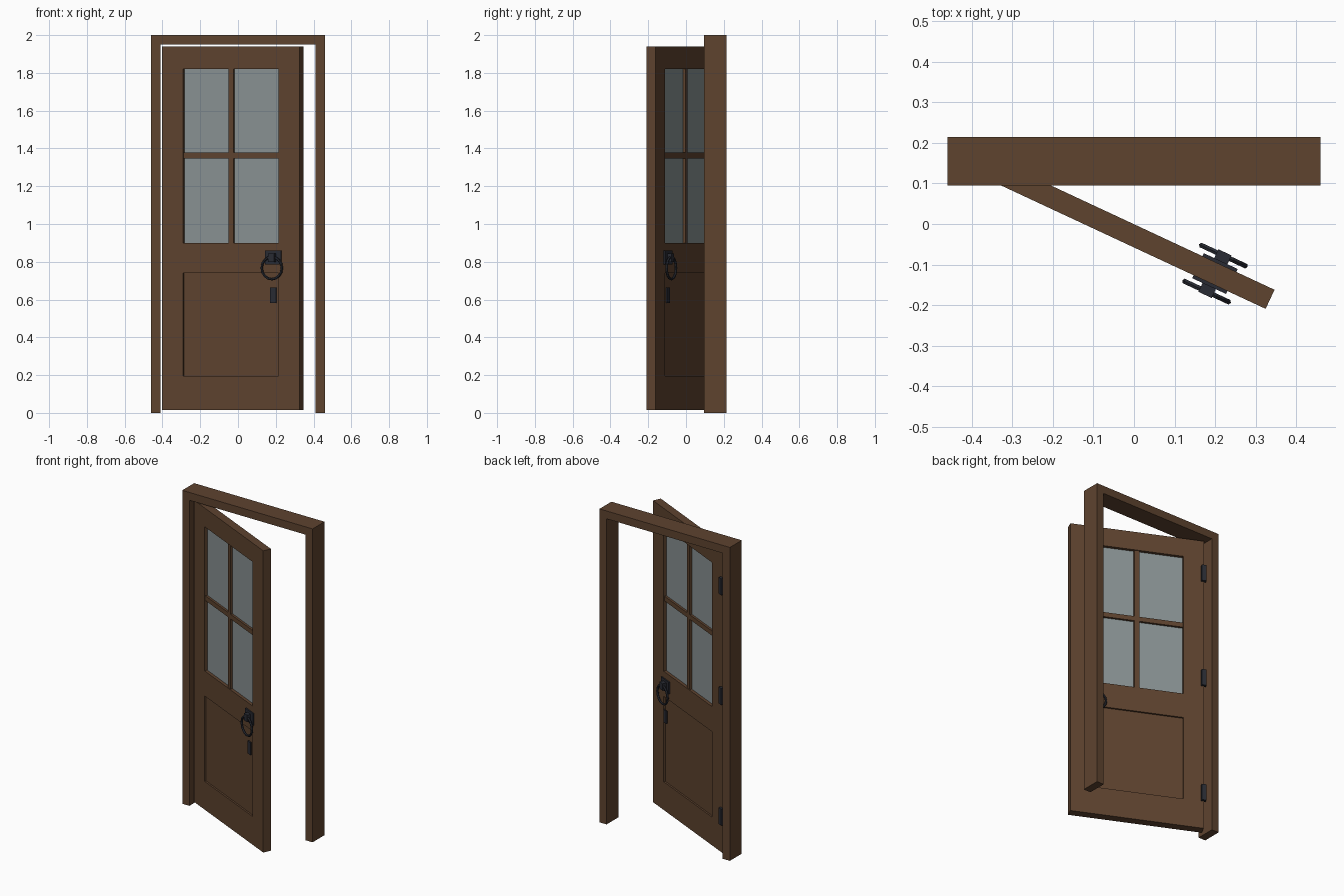
import bpy, math
from mathutils import Matrix, Vector

if "Cube" in bpy.data.objects:
    bpy.data.objects.remove(bpy.data.objects["Cube"], do_unlink=True)


def material(name, rgb):
    mat = bpy.data.materials.new(name)
    mat.use_nodes = True
    mat.diffuse_color = (*rgb, 1)
    mat.node_tree.nodes["Principled BSDF"].inputs["Base Color"].default_value = (*rgb, 1)
    return mat


WOOD = material("brown wood", (0.112, 0.056, 0.028))
GLASS = material("grey glass", (0.25, 0.29, 0.295))
IRON = material("dark iron", (0.022, 0.024, 0.033))

# Door leaf space: x along the width from the hinge, y from front to back
DOOR = Matrix.Translation((-0.403, 0.13, 0)) @ Matrix.Rotation(math.radians(-25), 4, "Z")
WIDTH, THICK = 0.803, 0.052
BOTTOM, TOP = 0.015, 1.94
STILE = 0.123
MID = WIDTH / 2


def box(name, x, y, z, mat, space=Matrix()):
    """Box spanning the (low, high) ranges x, y and z."""
    bpy.ops.mesh.primitive_cube_add(size=1)
    ob = bpy.context.object
    ob.name = name
    spans = (x, y, z)
    size = Vector([hi - lo for lo, hi in spans])
    centre = Vector([(hi + lo) / 2 for lo, hi in spans])
    ob.data.transform(Matrix.Translation(centre) @ Matrix.Diagonal(size).to_4x4())
    ob.data.materials.append(mat)
    ob.matrix_world = space
    return ob


def around(centre, size):
    return (centre - size / 2, centre + size / 2)


# Door frame
DEPTH = (0.095, 0.215)
box("right_jamb", (-0.46, -0.41), DEPTH, (0, 1.95), WOOD)
box("left_jamb", (0.41, 0.46), DEPTH, (0, 1.95), WOOD)
box("header", (-0.46, 0.46), DEPTH, (1.95, 2), WOOD)

# Stiles and rails of the leaf
FULL = (0, THICK)
INNER = (STILE, WIDTH - STILE)
box("hinge_stile", (0, STILE), FULL, (BOTTOM, TOP), WOOD, DOOR)
box("latch_stile", (WIDTH - STILE, WIDTH), FULL, (BOTTOM, TOP), WOOD, DOOR)
for name, z in (("bottom_rail", (BOTTOM, 0.195)),
                ("lock_rail", (0.74, 0.90)),
                ("top_rail", (1.82, TOP))):
    box(name, INNER, FULL, z, WOOD, DOOR)

# Recessed lower panel, glazing and glazing bars
box("lower_panel", INNER, around(THICK / 2, 0.03), (0.195, 0.74), WOOD, DOOR)
box("window_glass", INNER, around(THICK / 2, 0.014), (0.90, 1.82), GLASS, DOOR)
box("upright_bar", around(MID, 0.03), around(THICK / 2, 0.042), (0.90, 1.82), WOOD, DOOR)
box("cross_bar", INNER, around(THICK / 2, 0.042), around(1.363, 0.03), WOOD, DOOR)

# Ring handle, its mount and the keyhole plate on both faces
HANDLE = 0.653
for side, face, out in (("front", 0, -1), ("back", THICK, 1)):
    def layer(depth):
        return tuple(sorted((face, face + out * depth)))

    box(side + "_handle_plate", around(HANDLE, 0.092), layer(0.008), (0.785, 0.86), IRON, DOOR)
    box(side + "_ring_mount", around(HANDLE, 0.036), layer(0.032), (0.80, 0.845), IRON, DOOR)
    box(side + "_keyhole_plate", around(HANDLE, 0.034), layer(0.008), (0.583, 0.663), IRON, DOOR)
    bpy.ops.mesh.primitive_torus_add(major_radius=0.059, minor_radius=0.007,
                                     major_segments=16, minor_segments=6)
    ring = bpy.context.object
    ring.name = side + "_ring"
    ring.data.materials.append(IRON)
    ring.matrix_world = (DOOR @ Matrix.Translation((HANDLE, face + out * 0.023, 0.767))
                         @ Matrix.Rotation(math.pi / 2, 4, "X"))

# Hinge knuckles on the back corner of the leaf
for name, z in (("lower_hinge", 0.25), ("middle_hinge", 1.02), ("upper_hinge", 1.72)):
    box(name, (-0.012, 0.016), (THICK - 0.008, THICK + 0.016), around(z, 0.105), IRON, DOOR)
